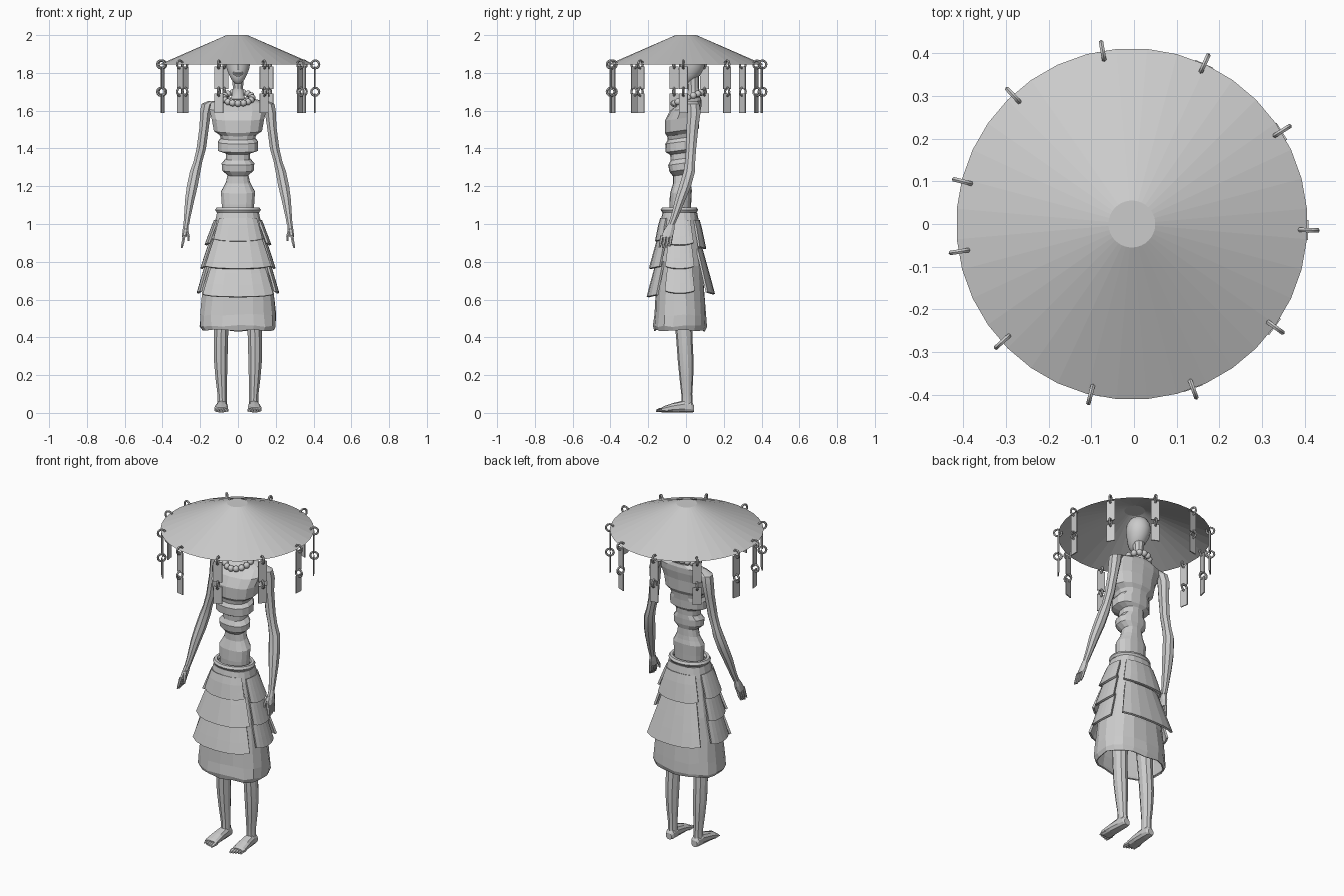
import bpy, bmesh, math, random
from mathutils import Vector, Matrix

if "Cube" in bpy.data.objects:
    bpy.data.objects.remove(bpy.data.objects["Cube"])

random.seed(4)
stone = bpy.data.materials.new("grey_stone")
stone.diffuse_color = (0.6, 0.6, 0.6, 1)
stone.use_nodes = True
stone.node_tree.nodes["Principled BSDF"].inputs["Base Color"].default_value = stone.diffuse_color


def finish(name, bm, thick=0.0, smooth=None):
    bmesh.ops.recalc_face_normals(bm, faces=bm.faces)
    me = bpy.data.meshes.new(name)
    bm.to_mesh(me)
    bm.free()
    me.materials.append(stone)
    ob = bpy.data.objects.new(name, me)
    bpy.context.collection.objects.link(ob)
    if thick:
        m = ob.modifiers.new("thickness", 'SOLIDIFY')
        m.thickness, m.offset = thick, 0
    if smooth:
        bpy.context.view_layer.objects.active = ob
        ob.select_set(True)
        bpy.ops.object.shade_smooth_by_angle(angle=math.radians(smooth))
        ob.select_set(False)
    return ob


def loft(bm, rings, n=10, power=1.0, tilt=0.0, caps=True, along_y=False):
    """Skin rings (cx, cy, z, rx, ry); along_y reads them as (cx, cz, y, rx, rz)."""
    rows = []
    for cx, cy, z, rx, ry in rings:
        row = []
        for i in range(n):
            a = 2 * math.pi * (i + 0.5) / n
            c, s = math.cos(a), math.sin(a)
            x = cx + rx * math.copysign(abs(c) ** power, c)
            y = cy + ry * math.copysign(abs(s) ** power, s)
            zz = z + tilt * (y - cy)
            row.append(bm.verts.new((x, zz, y) if along_y else (x, y, zz)))
        rows.append(row)
    for a, b in zip(rows, rows[1:]):
        for i in range(n):
            j = (i + 1) % n
            bm.faces.new((a[i], a[j], b[j], b[i]))
    if caps:
        bm.faces.new(rows[0])
        bm.faces.new(rows[-1])


def torus(bm, mat, rx, ry, tube, n=12, m=6):
    rows = []
    for i in range(n):
        a = 2 * math.pi * i / n
        rows.append([bm.verts.new(mat @ Vector((
            (rx + tube * math.cos(b)) * math.cos(a),
            (ry + tube * math.cos(b)) * math.sin(a),
            tube * math.sin(b)))) for b in (2 * math.pi * k / m for k in range(m))])
    for i in range(n):
        p, q = rows[i], rows[(i + 1) % n]
        for k in range(m):
            l = (k + 1) % m
            bm.faces.new((p[k], p[l], q[l], q[k]))


# Hat: open shallow cone with a flat crown
bm = bmesh.new()
loft(bm, [(-0.005, 0, 1.845, 0.412, 0.412), (-0.005, 0, 2.0, 0.055, 0.055)], 36, caps=False)
bm.faces.new([v for v in bm.verts if v.co.z > 1.95])
finish("hat", bm)

# Hanging rings and strips around the hat rim
rings, strips = bmesh.new(), bmesh.new()
for deg in (-2, 32, 66, 100, 133, 166, 189, 222, 256, 290, 324):
    turn = Matrix.Translation((-0.002, 0, 0)) @ Matrix.Rotation(math.radians(deg), 4, 'Z')
    for z in (1.845, 1.70):
        torus(rings, turn @ Matrix.Translation((0.411, 0, z)) @ Matrix.Rotation(math.pi / 2, 4, 'X'),
              0.021, 0.021, 0.006)
    for lo, hi in ((1.715, 1.835), (1.588, 1.69)):
        bmesh.ops.create_cube(strips, size=1, matrix=turn @ Matrix.Translation((0.408, 0, (lo + hi) / 2))
                              @ Matrix.Diagonal((0.006, 0.047, hi - lo, 1)))
finish("hat_rings", rings, smooth=40)
finish("hat_strips", strips)

# Head and thin neck
bm = bmesh.new()
loft(bm, [(0, 0.005, 1.745, 0.015, 0.015), (0, 0.01, 1.76, 0.032, 0.035), (0, 0.022, 1.785, 0.046, 0.052),
          (0, 0.032, 1.82, 0.060, 0.063), (0, 0.037, 1.855, 0.067, 0.068), (0, 0.038, 1.89, 0.063, 0.064),
          (0, 0.038, 1.92, 0.045, 0.046), (0, 0.038, 1.935, 0.016, 0.016)], 16)
finish("head", bm, smooth=35)
bm = bmesh.new()
loft(bm, [(0, 0.035, 1.63, 0.06, 0.045), (0, 0.04, 1.68, 0.034, 0.032),
          (0, 0.038, 1.72, 0.028, 0.03), (0, 0.035, 1.80, 0.035, 0.035)], 10)
finish("neck", bm, smooth=35)

# Grinning lips and nose
bm = bmesh.new()
for drop in (0.0, 0.014):
    path = [(0.042 * t, 1.797 - drop * (1 - t * t) + 0.014 * t * t) for t in (-1, -.6, -.2, .2, .6, 1)]
    loft(bm, [(z, -0.030 + 0.7 * abs(x) ** 1.0 * abs(x) / 0.042, x, 0.004, 0.006) for x, z in path], 6)
bmesh.ops.transform(bm, verts=bm.verts, matrix=Matrix(((0, 0, 1, 0), (0, 1, 0, 0), (1, 0, 0, 0), (0, 0, 0, 1))))
loft(bm, [(0, -0.028, 1.815, 0.012, 0.012), (0, -0.030, 1.845, 0.006, 0.006)], 6)
finish("face_details", bm)

# Gaunt torso with stepped ribs
bm = bmesh.new()
loft(bm, [(0, -.03, 1.04, .085, .055), (0, -.03, 1.11, .088, .058), (0, -.027, 1.17, .092, .058),
          (0, -.025, 1.195, .078, .052), (0, -.022, 1.22, .065, .047), (0, -.022, 1.26, .056, .047),
          (0, -.028, 1.285, .086, .06), (0, -.03, 1.32, .088, .064), (0, -.024, 1.345, .066, .058),
          (0, -.024, 1.375, .066, .06), (0, -.03, 1.39, .108, .077), (0, -.03, 1.435, .108, .08),
          (0, -.022, 1.455, .092, .075), (0, -.022, 1.475, .10, .078), (0, -.022, 1.495, .13, .09),
          (0, -.02, 1.56, .142, .092), (0, -.002, 1.61, .155, .083), (0, .022, 1.645, .145, .06),
          (0, .032, 1.665, .075, .045)], 14, 0.85, 0.14)
finish("torso", bm)

# Bead necklace
bm = bmesh.new()
for i in range(16):
    a = 2 * math.pi * i / 16
    pos = (0.075 * math.sin(a), 0.01 - 0.075 * math.cos(a), 1.668 - 0.03 * math.cos(a))
    bmesh.ops.create_uvsphere(bm, u_segments=8, v_segments=6, radius=0.018, matrix=Matrix.Translation(pos))
finish("necklace", bm, smooth=50)

# Arms, hands, legs and feet on both sides
for s, side in ((-1, "left"), (1, "right")):
    bm = bmesh.new()
    loft(bm, [(s * x, y, z, rx, ry) for x, y, z, rx, ry in (
        (.13, .035, 1.652, .03, .025), (.162, .038, 1.635, .034, .036), (.172, .042, 1.59, .032, .038),
        (.178, .035, 1.52, .027, .034), (.194, .027, 1.40, .027, .029), (.212, .022, 1.33, .025, .029),
        (.226, .018, 1.28, .03, .033), (.242, -.005, 1.20, .031, .034), (.255, -.03, 1.13, .027, .03),
        (.268, -.06, 1.04, .019, .022), (.274, -.078, .995, .016, .019))], 8)
    finish(side + "_arm", bm, smooth=30)
    bm = bmesh.new()
    loft(bm, [(s * .274, -.078, 1.0, .015, .018), (s * .279, -.09, .965, .016, .03),
              (s * .285, -.102, .93, .014, .033)], 8)
    for k in range(4):
        y = -.128 + .017 * k
        loft(bm, [(s * .285, y, .94, .009, .009), (s * .292, y - .006, .90, .008, .008),
                  (s * .298, y - .012, .872 + .004 * abs(k - 1), .005, .005)], 6)
    loft(bm, [(s * .272, -.105, .975, .009, .01), (s * .262, -.122, .935, .008, .008),
              (s * .262, -.128, .91, .005, .005)], 6)
    finish(side + "_hand", bm)
    bm = bmesh.new()
    loft(bm, [(s * x, y, z, rx, ry) for x, y, z, rx, ry in (
        (.08, -.02, .75, .05, .06), (.088, -.012, .45, .04, .045), (.09, -.008, .38, .039, .043),
        (.091, -.002, .28, .038, .042), (.088, .002, .18, .032, .036), (.084, .004, .10, .026, .029),
        (.083, .005, .06, .026, .03), (.083, .005, .02, .025, .032))], 10)
    finish(side + "_leg", bm, smooth=30)
    bm = bmesh.new()
    loft(bm, [(s * .083, .022, .042, .018, .018), (s * .083, .03, .03, .026, .028),
              (s * .084, .034, -.005, .029, .033), (s * .087, .027, -.07, .035, .025),
              (s * .089, .019, -.115, .038, .017), (s * .089, .016, -.13, .036, .013)], 10, 0.8, along_y=True)
    for k in range(5):
        r = .011 - .0012 * k
        x, y = s * (.061 + .0145 * k), -.142 + .004 * k
        loft(bm, [(x, .014, y + .03, r, r), (x, .015, y, r * 1.05, r), (x, .010, y - .016, r * .6, r * .6)],
             6, along_y=True)
    finish(side + "_foot", bm)

# Skirt: flared open shell
SKIRT = [(1.06, .108, .088), (1.0, .122, .1), (.9, .143, .108), (.78, .163, .117), (.65, .183, .126),
         (.52, .197, .132), (.46, .2, .138), (.437, .188, .13)]
bm = bmesh.new()
loft(bm, [(0, -.033, z, rx, ry) for z, rx, ry in SKIRT], 18, 0.8, caps=False)
for v in bm.verts:
    if v.co.z < 1.0:
        v.co += Vector((random.uniform(-.004, .004), random.uniform(-.004, .004), random.uniform(-.006, .006)))
finish("skirt", bm, 0.008)

# Rolled belt
bm = bmesh.new()
torus(bm, Matrix.Translation((0, -.035, 1.075)), .106, .084, .015, 20, 6)
finish("belt", bm, smooth=30)


def skirt_point(deg, z, out):
    for (z1, a1, b1), (z0, a0, b0) in zip(SKIRT, SKIRT[1:]):
        if z >= z0:
            break
    t = (z - z0) / (z1 - z0)
    rx, ry = a0 + (a1 - a0) * t + out, b0 + (b1 - b0) * t + out
    c, s = math.cos(math.radians(deg)), math.sin(math.radians(deg))
    return (rx * math.copysign(abs(c) ** .8, c), -.033 + ry * math.copysign(abs(s) ** .8, s), z)


# Overlapping cloth flaps: name, facing, half spread, top, bottom, flare
FLAPS = [("front_flap_upper", 270, 50, 1.03, .92, .014), ("front_flap_middle", 270, 54, .94, .775, .036),
         ("front_flap_lower", 270, 50, .80, .625, .038), ("back_flap_upper", 90, 45, 1.02, .88, .02),
         ("back_flap_lower", 90, 42, .87, .64, .05)]
for label, facing in (("right", 0), ("left", 180)):
    FLAPS += [(label + "_flap_upper", facing, 27, 1.02, .90, .022),
              (label + "_flap_middle", facing, 26, .92, .775, .024),
              (label + "_flap_lower", facing, 25, .80, .645, .024)]
for name, facing, spread, top, bottom, flare in FLAPS:
    bm = bmesh.new()
    rows = []
    for r in range(4):
        t = r / 3
        rows.append([bm.verts.new(skirt_point(facing + spread * (k / 3 - 1),
                                              top + (bottom - top) * t - .012 * t * (1 - (k / 3 - 1) ** 2),
                                              .004 + flare * t)) for k in range(7)])
    for a, b in zip(rows, rows[1:]):
        for k in range(6):
            bm.faces.new((a[k], a[k + 1], b[k + 1], b[k]))
    finish(name, bm, 0.012)
